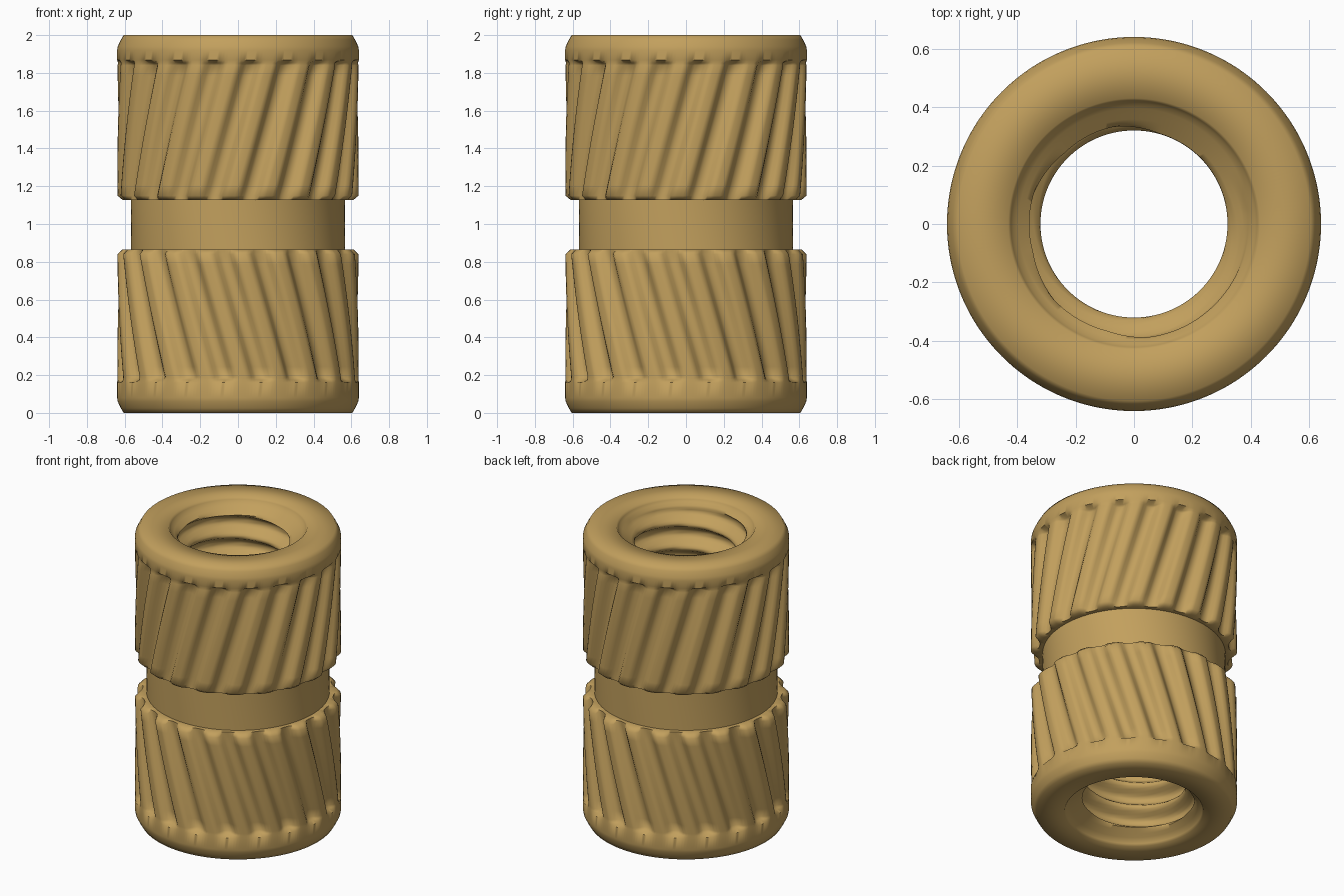
import bpy
import bmesh
import math

if "Cube" in bpy.data.objects:
    bpy.data.objects.remove(bpy.data.objects["Cube"])

SEG, TEETH = 240, 20
R, KNURL_R, BAND_R, DEPTH = 0.64, 0.638, 0.567, 0.046
PITCH, MINOR, MAJOR = 0.16, 0.32, 0.39

brass = bpy.data.materials.new("brass")
brass.diffuse_color = (0.54, 0.35, 0.11, 1)
brass.use_nodes = True
brass.node_tree.nodes["Principled BSDF"].inputs["Base Color"].default_value = brass.diffuse_color


def smooth(t):
    t = min(max(t, 0), 1)
    return t * t * (3 - 2 * t)


def groove(i):
    """Groove depth factor across one knurl tooth, 1 at the groove centre."""
    per = SEG // TEETH
    k = i % per
    k = min(k, per - k) / per
    return 1 - smooth((k - 0.07) / 0.31)


def thread_radius(z, angle):
    """Internal thread, opened out by a countersink at each end."""
    f = (z / PITCH - angle / math.tau) % 1
    d = abs(f - 0.5) * 2
    r = MINOR + (MAJOR - MINOR) * min(max((d - 0.15) / 0.6, 0), 1)
    depth = min(z, 2 - z)
    cone = 0.43 - 0.6 * min(depth, 0.03) - 1.3 * max(depth - 0.03, 0)
    return max(r, cone)


bm = bmesh.new()
rings = []


def ring(z, shift, radius):
    """One ring of vertices; radius is a function of index and angle."""
    loop = []
    for i in range(SEG):
        a = math.tau * i / SEG + math.radians(shift)
        r = radius(i, a)
        loop.append(bm.verts.new((r * math.sin(a), -r * math.cos(a), z)))
    rings.append(loop)


def outer(z, shift, r, cut=0.0):
    ring(z, shift, lambda i, a: r - DEPTH * cut * groove(i))


# Bottom flange
for z, r in ((0, 0.605), (0.025, 0.62), (0.06, 0.637), (0.08, R), (0.16, R)):
    outer(z, 11, r)

# Lower knurl, leaning left
outer(0.175, 11, KNURL_R, 0.6)
for k in range(13):
    t = k / 12
    outer(0.19 + 0.65 * t, 11 - 18 * t, KNURL_R, 1)
outer(0.865, -7, 0.612, 0.4)

# Plain waist band
outer(0.865, -7, BAND_R)
outer(1.128, -12, BAND_R)

# Upper knurl, leaning right
outer(1.128, -12, 0.612, 0.4)
for k in range(13):
    t = k / 12
    outer(1.15 + 0.69 * t, -12 + 18 * t, KNURL_R, 1)
outer(1.852, 6, KNURL_R - 0.003, 0.7)

# Top flange
for z, r in ((1.868, R), (1.92, R), (1.94, 0.637), (1.975, 0.62), (2, 0.605)):
    outer(z, 6, r)

# Threaded bore from top to bottom
ROWS = 140
for k in range(ROWS + 1):
    t = k / ROWS
    z = 2 - 2 * t
    ring(z, 6 + 5 * t, lambda i, a: thread_radius(z, a))

# Skin neighbouring rings, closing the last onto the first
for a, b in zip(rings, rings[1:] + rings[:1]):
    for i in range(SEG):
        j = (i + 1) % SEG
        bm.faces.new((a[i], a[j], b[j], b[i]))
bmesh.ops.recalc_face_normals(bm, faces=bm.faces)

mesh = bpy.data.meshes.new("threaded_insert")
bm.to_mesh(mesh)
bm.free()
mesh.materials.append(brass)
insert = bpy.data.objects.new("threaded_insert", mesh)
bpy.context.collection.objects.link(insert)
bpy.context.view_layer.objects.active = insert
insert.select_set(True)
bpy.ops.object.shade_smooth_by_angle(angle=math.radians(62))
